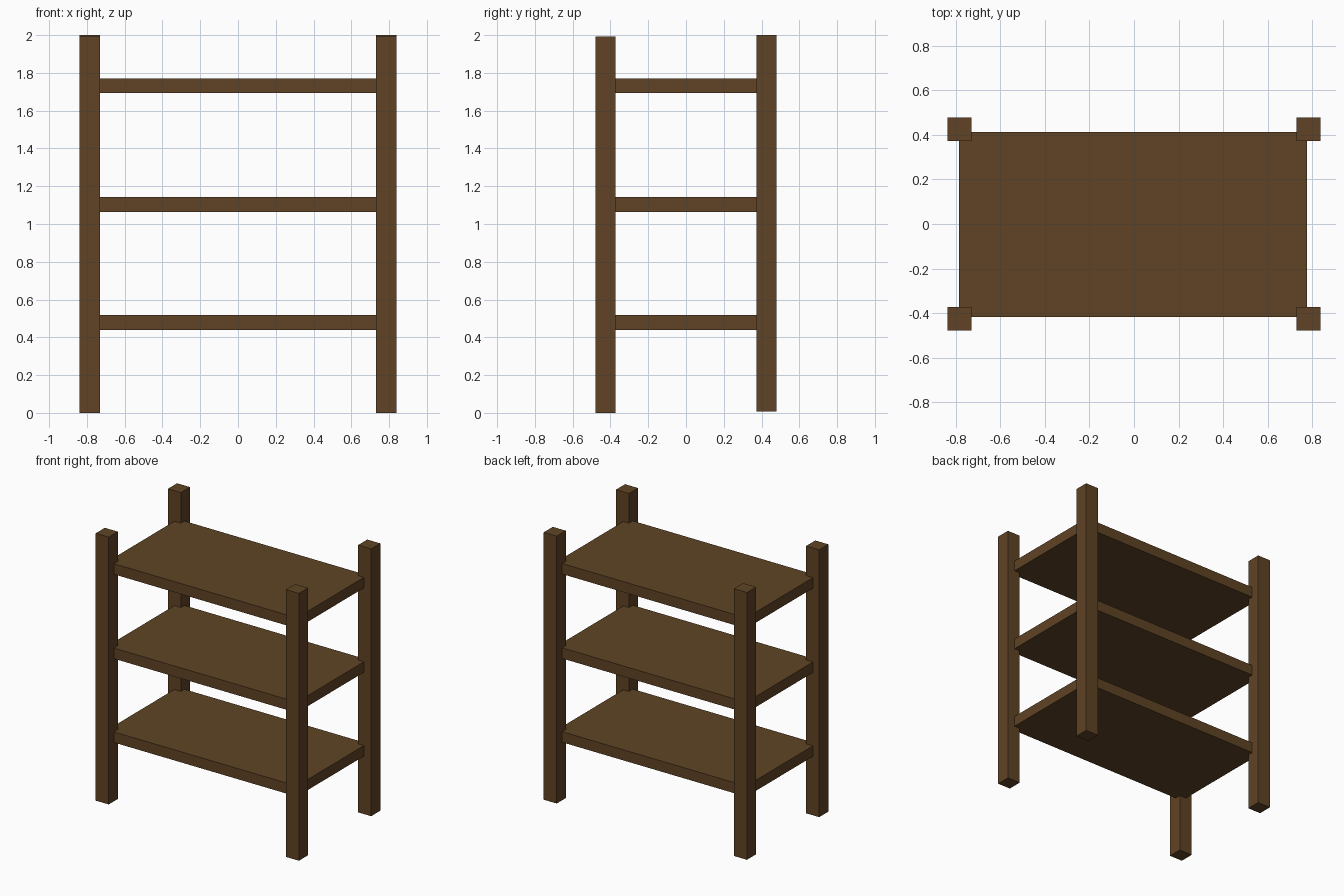
import bpy

if "Cube" in bpy.data.objects:
    bpy.data.objects.remove(bpy.data.objects["Cube"])

wood = bpy.data.materials.new("brown wood")
wood.diffuse_color = (0.115, 0.057, 0.018, 1.0)
wood.use_nodes = True
wood.node_tree.nodes["Principled BSDF"].inputs["Base Color"].default_value = wood.diffuse_color


def box(name, center, size):
    bpy.ops.mesh.primitive_cube_add(size=1, location=center)
    obj = bpy.context.object
    obj.name = name
    obj.scale = size
    bpy.ops.object.transform_apply(location=False, rotation=False, scale=True)
    obj.data.materials.append(wood)
    return obj


# Corner posts: the back pair sits very slightly higher than the front pair
POST = 0.107
POST_HEIGHT = 1.993
for side, sx in (("left", -1), ("right", 1)):
    for end, sy, base in (("front", -1, 0.0), ("back", 1, 0.007)):
        box(f"{end}_{side}_post",
            (sx * (0.838 - POST / 2), sy * (0.479 - POST / 2), base + POST_HEIGHT / 2),
            (POST, POST, POST_HEIGHT))

# Three shelf boards, set into the posts
for name, z in (("lower_shelf", 0.478), ("middle_shelf", 1.103), ("upper_shelf", 1.732)):
    box(name, (-0.004, -0.002, z), (1.564, 0.832, 0.079))
